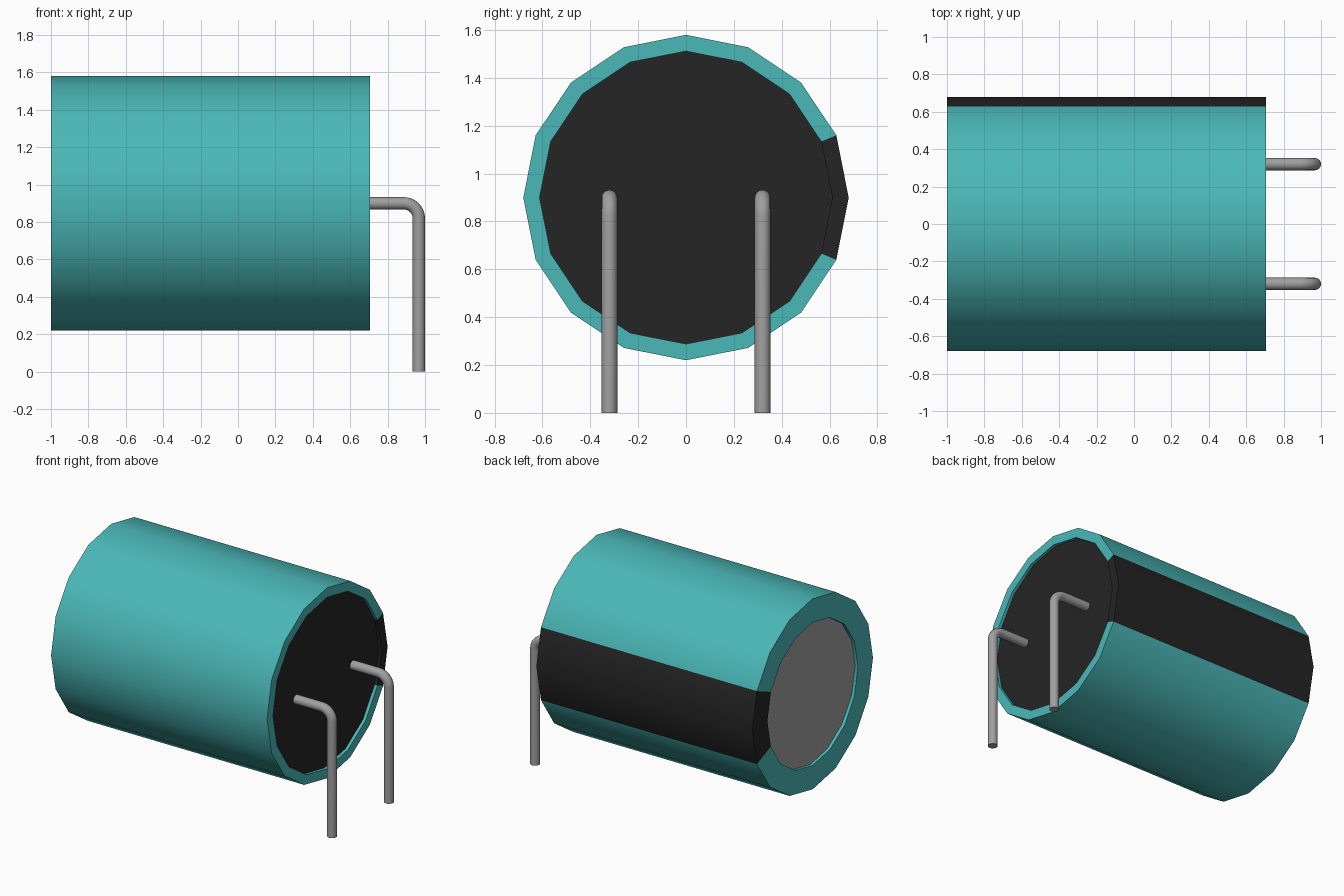
import bpy, math

cube = bpy.data.objects.get("Cube")
if cube:
    bpy.data.objects.remove(cube, do_unlink=True)

SIDES = 16          # facets round the can
AXIS_Z = 0.90       # height of the can's axis
X0, X1 = -1.0, 0.705
R_OUT, R_TOP, R_SEAL = 0.68, 0.51, 0.612
DEPTH = 0.022       # recess of both end discs


def material(name, rgb):
    m = bpy.data.materials.new(name)
    m.use_nodes = True
    m.diffuse_color = (*rgb, 1)
    bsdf = next(n for n in m.node_tree.nodes if n.type == 'BSDF_PRINCIPLED')
    bsdf.inputs["Base Color"].default_value = (*rgb, 1)
    return m


teal = material("teal sleeve", (0.070, 0.479, 0.479))
black = material("black", (0.018, 0.018, 0.018))
grey = material("grey metal", (0.352, 0.352, 0.352))


def smooth(ob):
    bpy.ops.object.select_all(action='DESELECT')
    ob.select_set(True)
    bpy.context.view_layer.objects.active = ob
    bpy.ops.object.shade_smooth_by_angle(angle=math.radians(30))


def mesh_object(name, verts, faces, mats):
    me = bpy.data.meshes.new(name)
    me.from_pydata(verts, [], faces)
    for m in mats:
        me.materials.append(m)
    ob = bpy.data.objects.new(name, me)
    bpy.context.collection.objects.link(ob)
    return ob


def ring(x, r):
    """Circle of points around the can's axis, starting at the back (+y)."""
    return [(x, r * math.cos(2 * math.pi * i / SIDES),
             AXIS_Z + r * math.sin(2 * math.pi * i / SIDES)) for i in range(SIDES)]


# Sleeve: profile (x, radius) turned round the axis, folded over both ends
profile = [(X0 + DEPTH, R_TOP), (X0, R_TOP), (X0, R_OUT),
           (X1, R_OUT), (X1, R_SEAL), (X1 - DEPTH, R_SEAL)]
verts = [p for x, r in profile for p in ring(x, r)]
faces = []
for j in range(len(profile) - 1):
    a, b = j * SIDES, (j + 1) * SIDES
    for i in range(SIDES):
        k = (i + 1) % SIDES
        faces.append((a + i, a + k, b + k, b + i))
sleeve = mesh_object("sleeve", verts, faces, [teal, black])
# Polarity stripe: the two facets at the back
for n, f in enumerate(sleeve.data.polygons):
    f.material_index = 1 if n % SIDES in (0, SIDES - 1) else 0
smooth(sleeve)

# Recessed end discs
mesh_object("metal_top", ring(X0 + DEPTH, R_TOP), [tuple(reversed(range(SIDES)))], [grey])
mesh_object("rubber_seal", ring(X1 - DEPTH, R_SEAL), [tuple(range(SIDES))], [black])

# Bent wire leads
LEAD_R, LEAD_X, BEND = 0.033, 0.967, 0.08


def lead(name, y):
    path = [(X1 - DEPTH - 0.01, y, AXIS_Z)]
    for s in range(9):
        t = math.pi / 2 * s / 8
        path.append((LEAD_X - BEND + BEND * math.sin(t), y,
                     AXIS_Z - BEND + BEND * math.cos(t)))
    path.append((LEAD_X, y, 0))
    cu = bpy.data.curves.new(name, 'CURVE')
    cu.dimensions = '3D'
    cu.bevel_depth = LEAD_R
    cu.bevel_resolution = 6
    cu.use_fill_caps = True
    sp = cu.splines.new('POLY')
    sp.points.add(len(path) - 1)
    for pt, co in zip(sp.points, path):
        pt.co = (*co, 1)
    cu.materials.append(grey)
    ob = bpy.data.objects.new(name, cu)
    bpy.context.collection.objects.link(ob)
    bpy.ops.object.select_all(action='DESELECT')
    ob.select_set(True)
    bpy.context.view_layer.objects.active = ob
    bpy.ops.object.convert(target='MESH')
    smooth(bpy.context.view_layer.objects.active)


lead("front_lead", -0.32)
lead("back_lead", 0.32)
